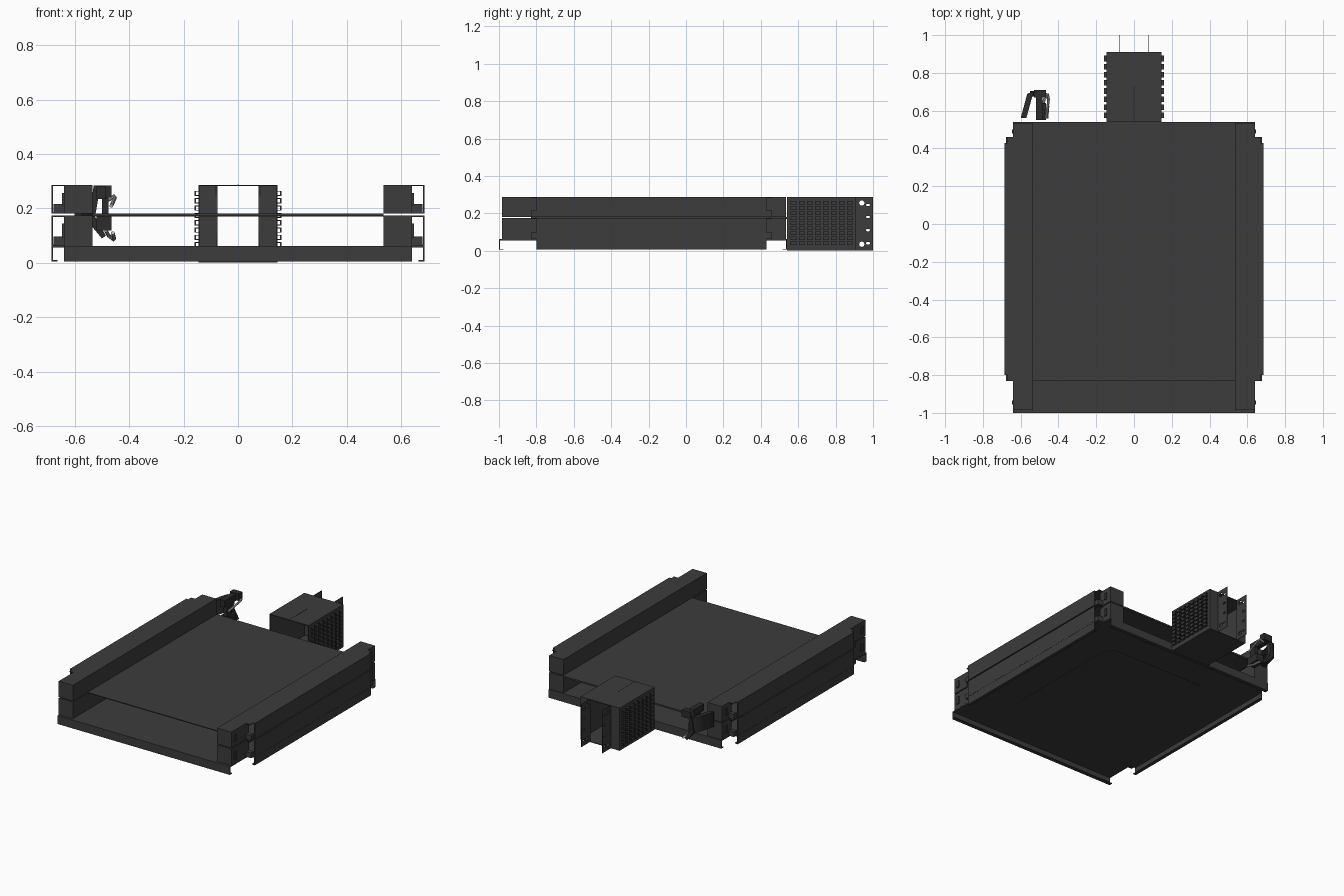
import bpy, bmesh, math
from mathutils import Matrix, Vector

cube = bpy.data.objects.get("Cube")
if cube:
    bpy.data.objects.remove(cube, do_unlink=True)


def material(name, value, metal=0.0):
    m = bpy.data.materials.new(name)
    m.use_nodes = True
    col = (value, value, value, 1)
    m.diffuse_color = col
    m.node_tree.nodes["Principled BSDF"].inputs["Base Color"].default_value = col
    return m


DARK = material("dark grey sheet metal", 0.045)
BLACK = material("black latch", 0.025)
STEEL = material("light steel", 0.5)
T = 0.005  # sheet thickness


def part(name, boxes, mat=DARK, mirror=False):
    """One object from boxes given as (x0, x1, y0, y1, z0, z1)."""
    bm = bmesh.new()
    for x0, x1, y0, y1, z0, z1 in boxes:
        spans = [(x0, x1), (-x1, -x0)] if mirror else [(x0, x1)]
        for a, b in spans:
            centre = Vector((a + b, y0 + y1, z0 + z1)) / 2
            size = Matrix.Diagonal((b - a, y1 - y0, z1 - z0, 1))
            bmesh.ops.create_cube(bm, size=1, matrix=Matrix.Translation(centre) @ size)
    me = bpy.data.meshes.new(name)
    bm.to_mesh(me)
    bm.free()
    me.materials.append(mat)
    ob = bpy.data.objects.new(name, me)
    bpy.context.collection.objects.link(ob)
    return ob


def to_mesh(ob, mat):
    ob.data.materials.append(mat)
    bpy.ops.object.select_all(action='DESELECT')
    ob.select_set(True)
    bpy.context.view_layer.objects.active = ob
    bpy.ops.object.convert(target='MESH')


def flat(name, loops, depth, matrix, mat=DARK):
    """Sheet cut from an outline and holes, centred on its own plane."""
    cu = bpy.data.curves.new(name, 'CURVE')
    cu.dimensions = '2D'
    cu.fill_mode = 'BOTH'
    cu.extrude = depth / 2
    for pts in loops:
        s = cu.splines.new('POLY')
        s.points.add(len(pts) - 1)
        for p, (u, v) in zip(s.points, pts):
            p.co = (u, v, 0, 1)
        s.use_cyclic_u = True
    ob = bpy.data.objects.new(name, cu)
    bpy.context.collection.objects.link(ob)
    ob.matrix_world = matrix
    to_mesh(ob, mat)


def wire(name, pts, radius, mat):
    cu = bpy.data.curves.new(name, 'CURVE')
    cu.dimensions = '3D'
    cu.bevel_depth = radius
    cu.bevel_resolution = 2
    cu.use_fill_caps = True
    s = cu.splines.new('POLY')
    s.points.add(len(pts) - 1)
    for p, c in zip(s.points, pts):
        p.co = (*c, 1)
    ob = bpy.data.objects.new(name, cu)
    bpy.context.collection.objects.link(ob)
    to_mesh(ob, mat)
    bpy.ops.object.shade_smooth_by_angle()


def rounded(cx, cy, hx, hy, r, n=6):
    pts = []
    for k, (sx, sy) in enumerate([(1, 1), (-1, 1), (-1, -1), (1, -1)]):
        for i in range(n + 1):
            a = math.pi / 2 * (k + i / n)
            pts.append((cx + sx * (hx - r) + r * math.cos(a),
                        cy + sy * (hy - r) + r * math.sin(a)))
    return pts


FRONT, BACK = -1.0, 0.54
SIDE0, SIDE1 = -0.8, 0.43      # run of the wider side folds
BODY, WIDE, INNER = 0.64, 0.685, 0.535

# Base tray: a top sheet with folded rims and small return lips
part("base_sheet", [(-BODY, BODY, FRONT, BACK, 0.056, 0.062)])
part("base_end_rims", [
    (-BODY, BODY, FRONT, FRONT + T, 0.006, 0.06),
    (-BODY, BODY, FRONT, FRONT + 0.025, 0.006, 0.01),
    (-BODY, BODY, BACK - T, BACK, 0.006, 0.06),
    (-BODY, BODY, BACK - 0.025, BACK, 0.006, 0.01)])
part("base_side_rims", [
    (BODY, WIDE, SIDE0, SIDE1, 0.056, 0.062),
    (WIDE - T, WIDE, SIDE0, SIDE1, 0.006, 0.06),
    (WIDE - 0.022, WIDE, SIDE0, SIDE1, 0.006, 0.01)], mirror=True)
flat("underside_panel", [rounded(0, -0.23, 0.41, 0.48, 0.1)], 0.003,
     Matrix.Translation((0, 0, 0.0555)))

# Shelf between the side channels
part("shelf", [(-INNER, INNER, -0.83, BACK, 0.175, 0.181),
               (-INNER, INNER, BACK - T, BACK, 0.17, 0.181)])


# Hollow side channels, two stacked on each side
def channel(name, z0, z1):
    y0, y1 = -0.985, 0.535
    boxes = [
        (INNER, INNER + T, y0, y1, z0, z1),
        (INNER, BODY, y0, y1, z1 - T, z1),
        (BODY, WIDE, SIDE0, SIDE1, z1 - T, z1),
        (WIDE - T, WIDE, SIDE0, SIDE1, z0, z1),
        (WIDE - 0.02, WIDE, SIDE0, SIDE1, z0, z0 + 0.004),
        (INNER, BODY, y0, y0 + T, z0, z1),
        (INNER, BODY, y1 - T, y1, z0, z1),
        (BODY - T, BODY, y0, SIDE0, z0, z1),
        (BODY - T, BODY, SIDE1, y1, z0, z1)]
    # Corner tabs where the folds meet
    for y, s in ((SIDE0, -1), (SIDE1, 1)):
        ya, yb = sorted((y, y + 0.03 * s))
        boxes.append((BODY, WIDE - 0.007, ya, yb, z0, z0 + 0.035))
        boxes.append((BODY, BODY + 0.03, ya, yb, z1 - T, z1))
    for y in (-0.955, 0.48):
        boxes.append((BODY, BODY + 0.007, y, y + 0.02, z0 + 0.03, z1 - 0.03))
    part(name, boxes, mirror=True)


channel("lower_side_channels", 0.063, 0.174)
channel("upper_side_channels", 0.181, 0.287)

# Rear duct, open front to back
DW, D0, D1, TOP = 0.145, 0.54, 0.91, 0.287
part("duct_shell", [
    (-DW, DW, D0, D1, TOP - T, TOP),
    (-DW, DW, D0, D1, 0.001, 0.006)])
part("duct_sides", [
    (DW - T, DW, D0, D1, 0.001, TOP),
    (0.076, DW, D1 - T, D1, 0.001, TOP)], mirror=True)
part("duct_top_seam", [(-0.002, 0.002, D0, 0.73, TOP, TOP + 0.001)], BLACK)

# Raised bridge vents on the duct sides
vents = []
for row in range(9):
    z = 0.03 + row * 0.027
    for colm in range(8):
        y = D0 + 0.02 + colm * 0.043
        vents += [(0.155, 0.159, y, y + 0.03, z, z + 0.019),
                  (DW, 0.157, y, y + 0.03, z, z + 0.003),
                  (DW, 0.157, y, y + 0.03, z + 0.016, z + 0.019)]
part("duct_vents", vents, mirror=True)

# Mounting ears with round holes and slots
ear = [[(D1 - T, 0.001), (1.0, 0.001), (1.0, TOP), (D1 - T, TOP)]]
ear += [rounded(0.94, z, 0.014, 0.014, 0.0139) for z in (0.035, 0.255)]
ear += [rounded(0.973, z, 0.01, 0.006, 0.0055) for z in (0.04, 0.11, 0.18, 0.245)]
# maps the drawing plane to y and z, with thickness along x
stand = Matrix(((0, 0, 1, 0), (1, 0, 0, 0), (0, 1, 0, 0), (0, 0, 0, 1)))
for side, label in ((1, "left"), (-1, "right")):
    flat(label + "_mounting_ear", ear, 0.004,
         Matrix.Translation((side * 0.078, 0, 0)) @ stand)

# Latch behind the right-hand channels
leg = [(-0.6, 0.56), (-0.57, 0.56), (-0.54, 0.67), (-0.525, 0.685),
       (-0.535, 0.7), (-0.565, 0.69)]
flat("latch_leg", [leg], 0.1, Matrix.Translation((0, 0, 0.2)), BLACK)
part("latch_body", [
    (-0.53, -0.465, 0.67, 0.71, 0.24, 0.285),
    (-0.52, -0.485, 0.55, 0.7, 0.235, 0.28),
    (-0.52, -0.465, 0.55, 0.64, 0.12, 0.17),
    (-0.5, -0.475, 0.56, 0.61, 0.16, 0.24)], BLACK)
arm = [(-0.53, 0.285), (-0.505, 0.285), (-0.525, 0.17), (-0.485, 0.1),
       (-0.5, 0.09), (-0.55, 0.15)]
flat("latch_arm", [arm], 0.03,
     Matrix.Translation((0, 0.69, 0)) @ Matrix.Rotation(math.pi / 2, 4, 'X'), BLACK)
wire("latch_bail", [(-0.48, 0.69, 0.23), (-0.455, 0.685, 0.245), (-0.452, 0.66, 0.24),
                    (-0.465, 0.56, 0.21)], 0.007, STEEL)
wire("latch_hook", [(-0.485, 0.6, 0.12), (-0.475, 0.66, 0.1), (-0.455, 0.68, 0.085),
                    (-0.455, 0.62, 0.09), (-0.46, 0.56, 0.11)], 0.007, STEEL)
